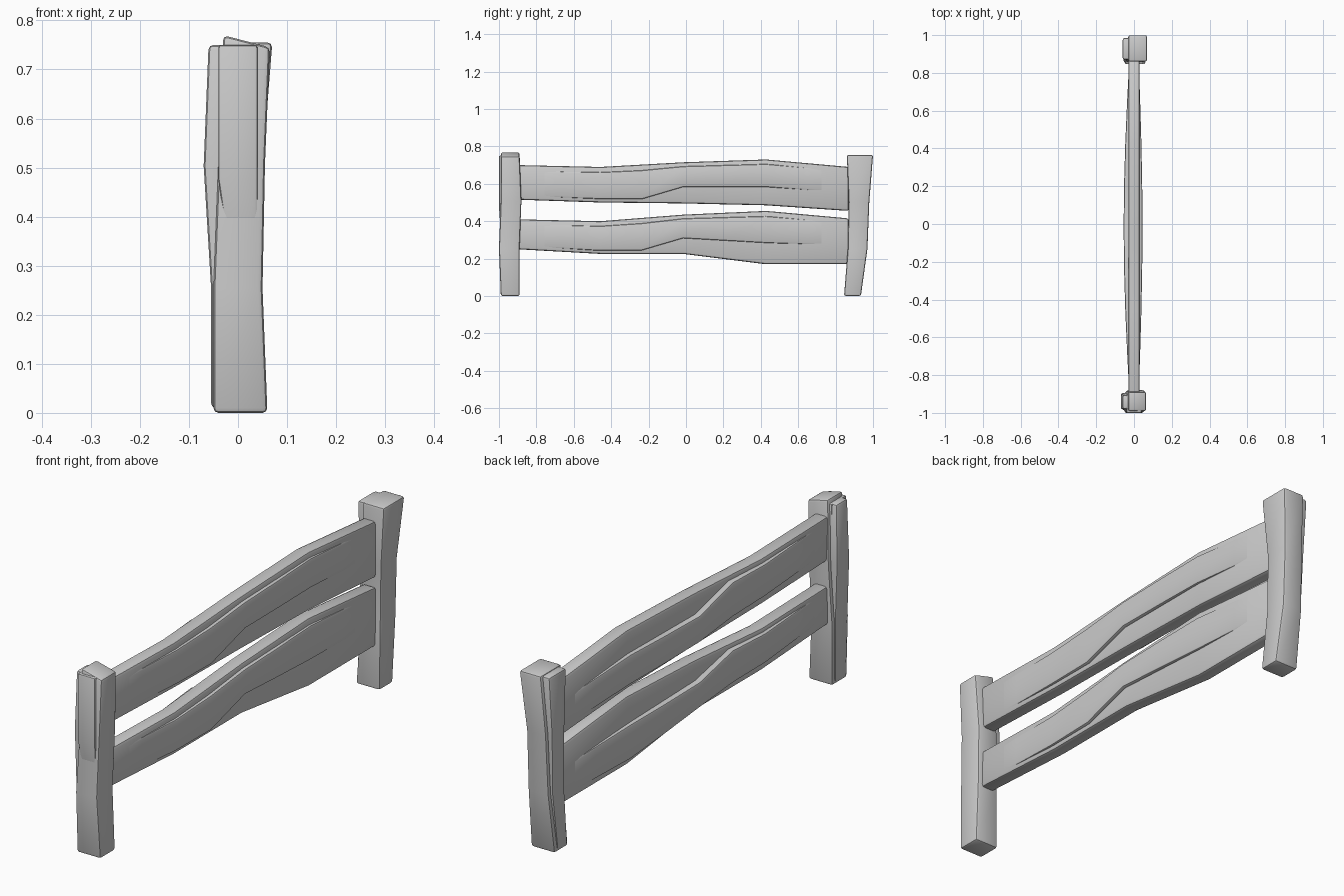
import bpy
import bmesh
import math

cube = bpy.data.objects.get("Cube")
if cube:
    bpy.data.objects.remove(cube, do_unlink=True)

grey = bpy.data.materials.new("plain grey wood")
grey.use_nodes = True
grey.diffuse_color = (0.6, 0.6, 0.6, 1)
shader = grey.node_tree.nodes["Principled BSDF"]
shader.inputs["Base Color"].default_value = grey.diffuse_color


def sample(values, t):
    """Read a list of evenly spaced values at t between zero and one."""
    position = t * (len(values) - 1)
    index = int(position)
    following = min(index + 1, len(values) - 1)
    return values[index] + (values[following] - values[index]) * (position - index)


def shifted(values, amount):
    return [value + amount for value in values]


def loft(name, upright, start, end, west, east, near, far, bevel=0.01, tilt=0):
    """Skin a rectangle whose four sides follow the given edge lists."""
    bm = bmesh.new()
    rings = []
    steps = max(len(edge) for edge in (west, east, near, far))
    for step in range(steps):
        t = step / (steps - 1)
        along = start + (end - start) * t
        x_low, x_high = sample(west, t), sample(east, t)
        s_low, s_high = sample(near, t), sample(far, t)
        ring = []
        for x, s in ((x_low, s_low), (x_high, s_low), (x_high, s_high), (x_low, s_high)):
            lift = tilt * x if step == steps - 1 else 0
            place = (x, s, along + lift) if upright else (x, along, s)
            ring.append(bm.verts.new(place))
        rings.append(ring)
    for low, high in zip(rings, rings[1:]):
        for corner in range(4):
            after = (corner + 1) % 4
            bm.faces.new((low[corner], low[after], high[after], high[corner]))
    bm.faces.new(rings[0])
    bm.faces.new(rings[-1])
    bmesh.ops.recalc_face_normals(bm, faces=bm.faces)

    # Round the long corners and the ends
    sharp = [edge for edge in bm.edges if edge.calc_face_angle(0) > math.radians(40)]
    bmesh.ops.bevel(bm, geom=sharp, offset=bevel, segments=2, profile=0.5,
                    affect="EDGES", clamp_overlap=True)
    mesh = bpy.data.meshes.new(name)
    bm.to_mesh(mesh)
    bm.free()
    mesh.materials.append(grey)
    part = bpy.data.objects.new(name, mesh)
    bpy.context.collection.objects.link(part)
    bpy.ops.object.select_all(action="DESELECT")
    part.select_set(True)
    bpy.context.view_layer.objects.active = part
    bpy.ops.object.shade_smooth_by_angle(angle=math.radians(35))


def build_post(name, top, west, east, near, far, slab, tilt=0):
    """A crooked core with a thinner slab split along its right side."""
    loft(name, True, 0, top, west, east, near, far, tilt=tilt)
    loft(name + "_side_slab", True, 0.01, 0.75, slab, [0],
         shifted(near, 0.01), shifted(far, -0.015))


def build_rail(name, bottom, top):
    """A bowed plank with a raised splinter on each broad face."""
    start, end = -0.9, 0.87
    loft(name, False, start, end, [-0.03], [0.03], bottom, top, bevel=0.012)
    stations = [step / 8 for step in range(9)]

    def splinter(side, front_band, back_band, swell):
        def edge(choice):
            heights = []
            for t in stations:
                band = front_band if t < 0.45 else back_band
                low, high = sample(bottom, t), sample(top, t)
                heights.append(low + (high - low) * band[choice])
            return heights

        bulge = [0.025 + swell * math.sin(math.pi * t) for t in stations]
        if side == "left":
            west, east = [0], bulge
        else:
            west, east = [-reach for reach in bulge], [0]
        loft(f"{name}_{side}_splinter", False, start, end, west, east,
             edge(0), edge(1), bevel=0.008)

    splinter("left", (0.1, 0.85), (0.4, 0.9), 0.02)
    splinter("right", (0.2, 0.9), (0.1, 0.6), 0.03)


# Front post: slanted top, with a long splinter standing out of its front
front_face = [-0.99, -1, -0.99, -0.99]
build_post("front_post", 0.762,
           west=[-0.05, -0.05, -0.04, -0.03], east=[0.06, 0.05, 0.055, 0.065],
           near=front_face, far=[-0.89, -0.89, -0.88, -0.89],
           slab=[-0.055, -0.055, -0.07, -0.06], tilt=-0.26)
loft("front_post_face_splinter", True, 0.2, 0.75, [0, -0.04, -0.04], [0.04],
     [-0.98, -1, -1], [-0.9], bevel=0.006)

# Back post: leans back and flares at the top
build_post("back_post", 0.755,
           west=[-0.05, -0.045, -0.04, -0.03], east=[0.06, 0.05, 0.05, 0.07],
           near=[0.845, 0.865, 0.87, 0.86], far=[0.935, 0.97, 0.98, 1],
           slab=[-0.055, -0.055, -0.06, -0.06])

# Rails: edge heights from front to back
build_rail("upper_rail", bottom=[0.515, 0.5, 0.495, 0.485, 0.455],
           top=[0.7, 0.69, 0.715, 0.73, 0.69])
build_rail("lower_rail", bottom=[0.25, 0.225, 0.225, 0.17, 0.17],
           top=[0.41, 0.4, 0.435, 0.455, 0.415])
